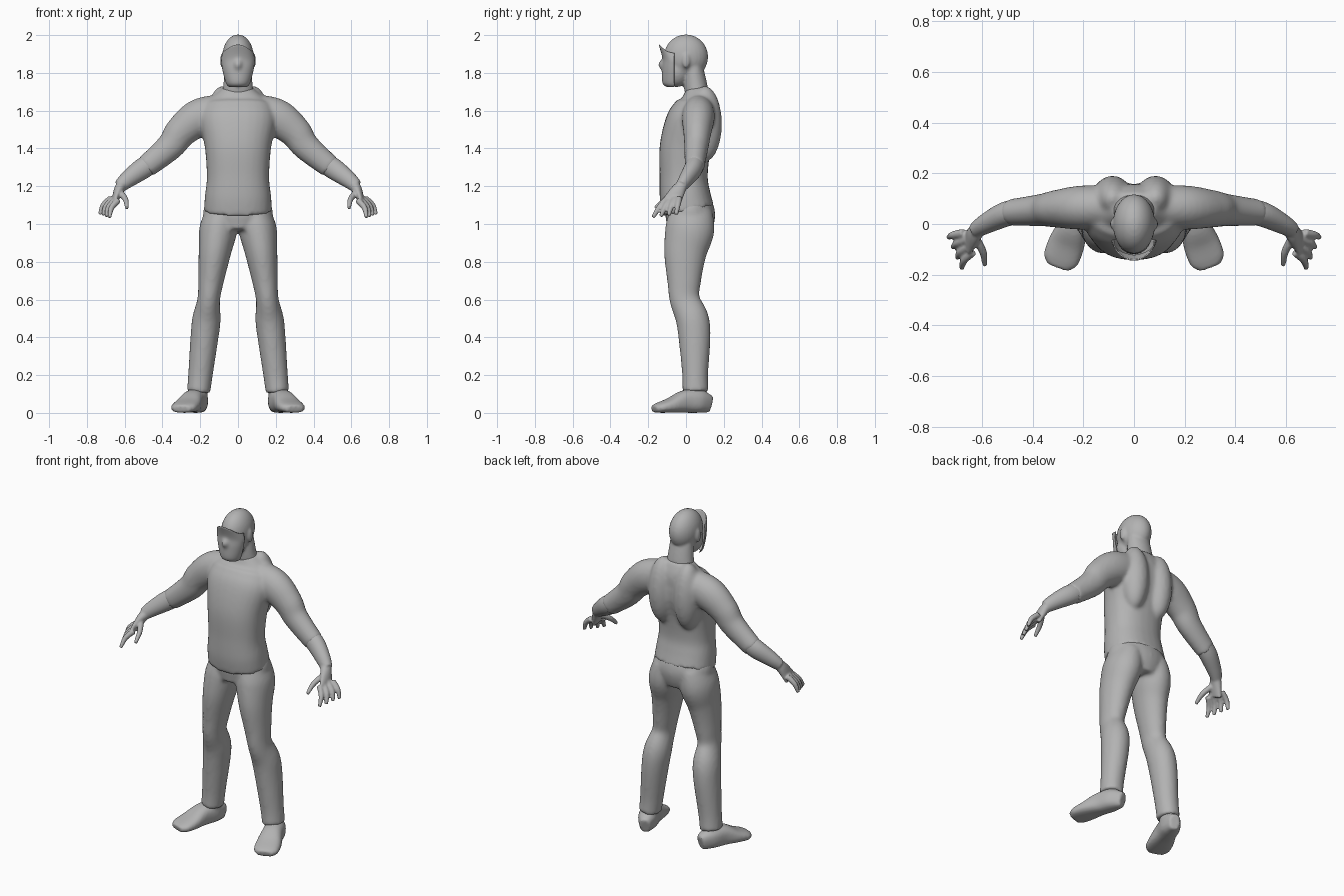
import bpy, bmesh, math
from mathutils import Vector, Matrix

cube = bpy.data.objects.get("Cube")
if cube:
    bpy.data.objects.remove(cube)

colour = (.45, .45, .45, 1)
grey = bpy.data.materials.new("plain grey")
grey.use_nodes = True
grey.diffuse_color = colour
grey.node_tree.nodes["Principled BSDF"].inputs["Base Color"].default_value = colour

ACROSS = Vector((0, 1, 0))
UP = Vector((0, 0, 1))
SIDES = 28
STEPS = 6


def spline(rows):
    """Smooth Hermite interpolation through the given rows."""
    points = [Vector(row) for row in rows]
    last = len(points) - 1
    tangents = [(points[min(i + 1, last)] - points[max(i - 1, 0)]) / 2 for i in range(last + 1)]
    smooth = []
    for i in range(last):
        for step in range(STEPS):
            t = step / STEPS
            blend = t * t * (3 - 2 * t)
            smooth.append(points[i].lerp(points[i + 1], blend)
                          + tangents[i] * t * (1 - t) ** 2
                          - tangents[i + 1] * t * t * (1 - t))
    return smooth + [points[last]]


def signed_power(value, power):
    return math.copysign(abs(value) ** (2 / power), value)


def loft(bm, sections, side=1, reference=ACROSS, power=2):
    """Closed tube through sections of (x, y, z, half width, half depth)."""
    sections = spline(sections)
    centres = [Vector(section[:3]) for section in sections]
    last = len(centres) - 1
    rings = []
    for i, section in enumerate(sections):
        along = (centres[min(i + 1, last)] - centres[max(i - 1, 0)]).normalized()
        depth = (reference - along * reference.dot(along)).normalized() * section[4]
        width = depth.cross(along).normalized() * section[3]
        ring = []
        for k in range(SIDES):
            angle = math.tau * k / SIDES
            point = (centres[i] + width * signed_power(math.cos(angle), power)
                     + depth * signed_power(math.sin(angle), power))
            ring.append(bm.verts.new((point.x * side, point.y, max(point.z, 0))))
        rings.append(ring)
    for lower, upper in zip(rings, rings[1:]):
        for k in range(SIDES):
            bm.faces.new((lower[k - 1], lower[k], upper[k], upper[k - 1]))
    bm.faces.new(rings[0])
    bm.faces.new(rings[-1])


def upright(rows, centre_line=lambda z: 0):
    """Turn rows of (height, front, back, half width) into loft sections."""
    return [(centre_line(z), (front + back) / 2, z, half, (back - front) / 2)
            for z, front, back, half in rows]


def limb(rows, flatness=.87):
    """Turn rows of (x, y, z, radius) into slightly flattened loft sections."""
    return [(x, y, z, radius, radius * flatness) for x, y, z, radius in rows]


def blob(bm, centre, radii):
    """Ellipsoid."""
    matrix = Matrix.Translation(centre) @ Matrix.Diagonal((*radii, 1))
    bmesh.ops.create_uvsphere(bm, u_segments=SIDES, v_segments=SIDES, radius=1, matrix=matrix)


def make_object(name, bm):
    bmesh.ops.recalc_face_normals(bm, faces=bm.faces)
    mesh = bpy.data.meshes.new(name)
    bm.to_mesh(mesh)
    bm.free()
    mesh.materials.append(grey)
    mesh.polygons.foreach_set("use_smooth", [True] * len(mesh.polygons))
    part = bpy.data.objects.new(name, mesh)
    bpy.context.collection.objects.link(part)
    return part


def make_skin(name, bm, voxel, iterations):
    """Fuse overlapping volumes into one smooth skin."""
    part = make_object(name, bm)
    fuse = part.modifiers.new("fuse", 'REMESH')
    fuse.mode = 'VOXEL'
    fuse.voxel_size = voxel
    fuse.use_smooth_shade = True
    relax = part.modifiers.new("relax", 'SMOOTH')
    relax.iterations = iterations


# Shirt: torso, shoulder blades and sleeves
bm = bmesh.new()
loft(bm, upright([(1.07, -.13, .15, .18), (1.15, -.14, .13, .175), (1.25, -.14, .115, .165),
                  (1.4, -.14, .13, .175), (1.53, -.11, .16, .2), (1.6, -.07, .165, .19),
                  (1.65, -.03, .155, .16), (1.72, 0, .12, .08)]), power=2.3)
for side in (1, -1):
    blob(bm, (.085 * side, .1, 1.53), (.08, .09, .2))
    loft(bm, limb([(.06, .07, 1.6, .09), (.2, .065, 1.565, .1), (.3, .06, 1.49, .086),
                   (.36, .055, 1.41, .074), (.49, .045, 1.3, .06)]), side)
make_skin("shirt", bm, .011, 6)

# Trousers: hips and legs, the legs spreading evenly toward the ground
bm = bmesh.new()
loft(bm, upright([(.96, -.1, .13, .13), (1.05, -.11, .155, .185), (1.14, -.1, .12, .16)]))
for side in (1, -1):
    loft(bm, upright([(1.07, -.09, .14, .08), (.97, -.11, .15, .1), (.85, -.117, .11, .086),
                      (.7, -.1, .08, .068), (.6, -.087, .073, .06), (.5, -.055, .12, .075),
                      (.4, -.04, .13, .074), (.2, -.02, .117, .065), (.11, -.02, .12, .062)],
                     lambda z: .22 - .105 * z - .015 * z ** 4), side)
make_skin("trousers", bm, .011, 6)

# Head: neck, skull, jaw and ears
bm = bmesh.new()
loft(bm, upright([(1.63, .02, .12, .1), (1.72, -.01, .115, .08), (1.83, -.01, .09, .07)]))
blob(bm, (0, 0, 1.885), (.083, .117, .118))
blob(bm, (0, -.05, 1.81), (.068, .07, .085))
for side in (1, -1):
    blob(bm, (.083 * side, 0, 1.865), (.012, .02, .04))
make_skin("head", bm, .008, 3)

# Face shell: curved plate running from brow to chin, with a nose
bm = bmesh.new()
rows = []
for z, front, half in spline([(1.73, -.1, .045), (1.75, -.12, .06), (1.82, -.122, .078),
                              (1.88, -.12, .084), (1.95, -.14, .078)]):
    row = []
    for k in range(SIDES + 1):
        turn = 2 * k / SIDES - 1
        across = math.sin(turn * math.pi / 2)
        forward = math.sqrt(max(1 - across ** 2, 0))
        nose = .02 * math.exp(-(turn * 8) ** 2 - ((z - 1.845) / .022) ** 2)
        edge_drop = .45 * across ** 2 * max(0, z - 1.85)
        y = -.062 + (front + .062) * forward - nose
        row.append(bm.verts.new((half * across, y, z - edge_drop)))
    rows.append(row)
for lower, upper in zip(rows, rows[1:]):
    for k in range(SIDES):
        bm.faces.new((lower[k], lower[k + 1], upper[k + 1], upper[k]))
plate = make_object("face_shell", bm).modifiers.new("thickness", 'SOLIDIFY')
plate.thickness = .005

for side, label in ((1, "left"), (-1, "right")):
    # Forearm and palm
    bm = bmesh.new()
    loft(bm, limb([(.44, .055, 1.335, .055), (.51, .037, 1.29, .056),
                   (.585, 0, 1.235, .045), (.625, -.025, 1.2, .035)]), side)
    loft(bm, [(.605, -.01, 1.22, .03, .024), (.63, -.04, 1.18, .027, .038),
              (.655, -.077, 1.115, .015, .05)], side)

    # Four fingers fanned evenly, then the thumb
    digits = []
    for i in range(4):
        knuckle = Vector((.635, -.11, 1.125)) + i * Vector((.012, .025, .004))
        tip = Vector((.68, -.175, 1.035)) + i * Vector((.017, .041, .005))
        digits.append((knuckle, tip, .012))
    digits.append((Vector((.622, -.06, 1.165)), Vector((.588, -.163, 1.083)), -.01))
    for root, tip, bend in digits:
        middle = root.lerp(tip, .5) + Vector((bend, 0, abs(bend) / 2))
        loft(bm, limb([(*root, .017), (*middle, .015), (*tip, .01)], 1), side)
    make_skin(label + "_hand", bm, .006, 3)

    # Shoe: flat sole turned outward, with an ankle collar
    bm = bmesh.new()
    heel, toe = Vector((.19, .13, 0)), Vector((.3, -.17, 0))
    loft(bm, [(*(heel.lerp(toe, t) + UP * height / 2), half, height / 2)
              for t, half, height in ((0, .03, .09), (.2, .056, .12), (.45, .06, .12),
                                      (.7, .072, .08), (.9, .07, .055), (1, .045, .04))],
         side, UP, 2.5)
    loft(bm, upright([(.04, 0, .11, .045), (.17, 0, .1, .045)], lambda z: .207), side)
    make_skin(label + "_shoe", bm, .009, 3)
